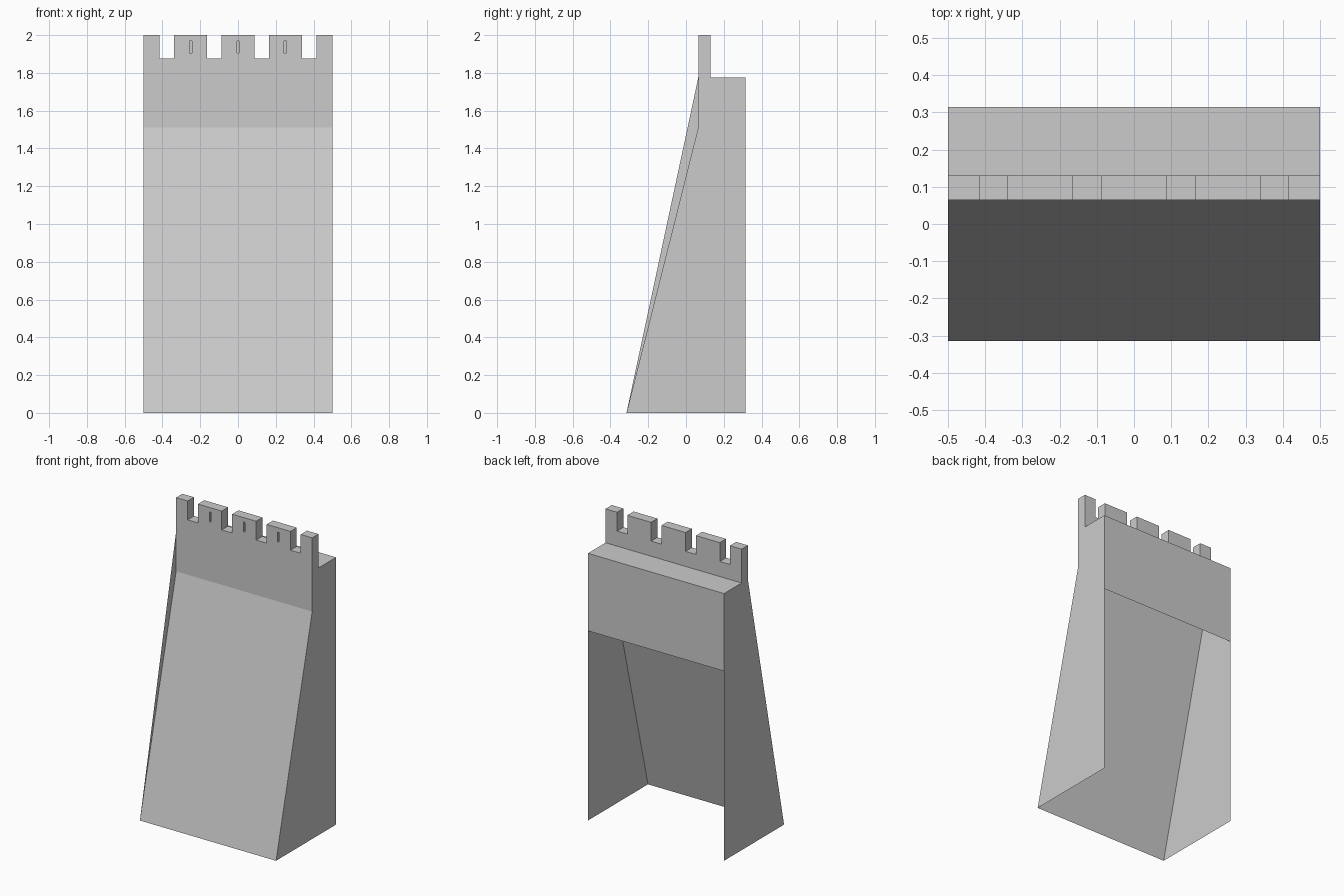
import bpy, bmesh
from mathutils import Vector

if "Cube" in bpy.data.objects:
    bpy.data.objects.remove(bpy.data.objects["Cube"])

HALF = 0.5                       # half width
FRONT, PAR_BACK, BACK = 0.065, 0.131, 0.315
WALK, NOTCH, TOP = 1.775, 1.875, 2.0


def finish(name, bm):
    bmesh.ops.recalc_face_normals(bm, faces=bm.faces)
    mesh = bpy.data.meshes.new(name)
    bm.to_mesh(mesh)
    bm.free()
    obj = bpy.data.objects.new(name, mesh)
    bpy.context.collection.objects.link(obj)
    return obj


# Wall shell: side profile (y, z) skinned across the width, open rear and base
profile = [(-0.315, 0), (FRONT, 1.51), (FRONT, WALK), (PAR_BACK, WALK),
           (BACK, WALK), (BACK, 1.26), (BACK, 0)]
skinned = [0, 1, 3, 4]           # slope, upper front, walkway, rear band
bm = bmesh.new()
left = [bm.verts.new((-HALF, y, z)) for y, z in profile]
right = [bm.verts.new((HALF, y, z)) for y, z in profile]
bm.faces.new(left)
bm.faces.new(right[::-1])
for i in skinned:
    bm.faces.new((left[i], right[i], right[i + 1], left[i + 1]))
bmesh.ops.triangulate(bm, faces=[f for f in bm.faces if len(f.verts) > 4])
# face the skin outward: recalculation is unreliable on an open shell
wall = finish("wall_shell", bm)
bm = bmesh.new()
bm.from_mesh(wall.data)
centre = Vector((0, 0.15, 0.9))
for f in bm.faces:
    if f.normal.dot(f.calc_center_median() - centre) < 0:
        f.normal_flip()
bm.to_mesh(wall.data)
bm.free()

# Crenellated parapet: grid of cells on the front plane, thickened backwards
notches = [(-0.415, -0.34), (-0.165, -0.088), (0.088, 0.165), (0.34, 0.415)]
slits = [(c - 0.006, c + 0.006) for c in (-0.25, 0, 0.25)]
SLIT_LOW, SLIT_HIGH = 1.905, 1.97
xs = sorted([-HALF, HALF] + [x for pair in notches + slits for x in pair])
zs = [WALK, NOTCH, SLIT_LOW, SLIT_HIGH, TOP]


def inside(x, ranges):
    return any(a < x < b for a, b in ranges)


bm = bmesh.new()
grid = {(i, k): bm.verts.new((x, FRONT, z))
        for i, x in enumerate(xs) for k, z in enumerate(zs)}
for i in range(len(xs) - 1):
    for k in range(len(zs) - 1):
        if k and inside((xs[i] + xs[i + 1]) / 2, notches):
            continue
        bm.faces.new((grid[i, k], grid[i + 1, k], grid[i + 1, k + 1], grid[i, k + 1]))
front_faces = list(bm.faces)
loose = [v for v in bm.verts if not v.link_faces]
bmesh.ops.delete(bm, geom=loose, context='VERTS')
slab = bmesh.ops.extrude_face_region(bm, geom=front_faces, use_keep_orig=True)
for v in [g for g in slab["geom"] if isinstance(g, bmesh.types.BMVert)]:
    v.co.y = PAR_BACK

# Arrow slits sunk into the front of the three whole merlons
for f in list(bm.faces):
    c = f.calc_center_median()
    if abs(c.y - FRONT) < 1e-5 and inside(c.x, slits) and SLIT_LOW < c.z < SLIT_HIGH:
        sunk = bmesh.ops.extrude_face_region(bm, geom=[f])
        for v in [g for g in sunk["geom"] if isinstance(g, bmesh.types.BMVert)]:
            v.co.y += 0.02
        if f.is_valid:
            bmesh.ops.delete(bm, geom=[f], context='FACES_ONLY')

# Outward normals while closed, then open the underside onto the wall
bmesh.ops.recalc_face_normals(bm, faces=bm.faces)
under = [f for f in bm.faces if all(abs(v.co.z - WALK) < 1e-5 for v in f.verts)]
bmesh.ops.delete(bm, geom=under, context='FACES_ONLY')
finish("parapet", bm)
